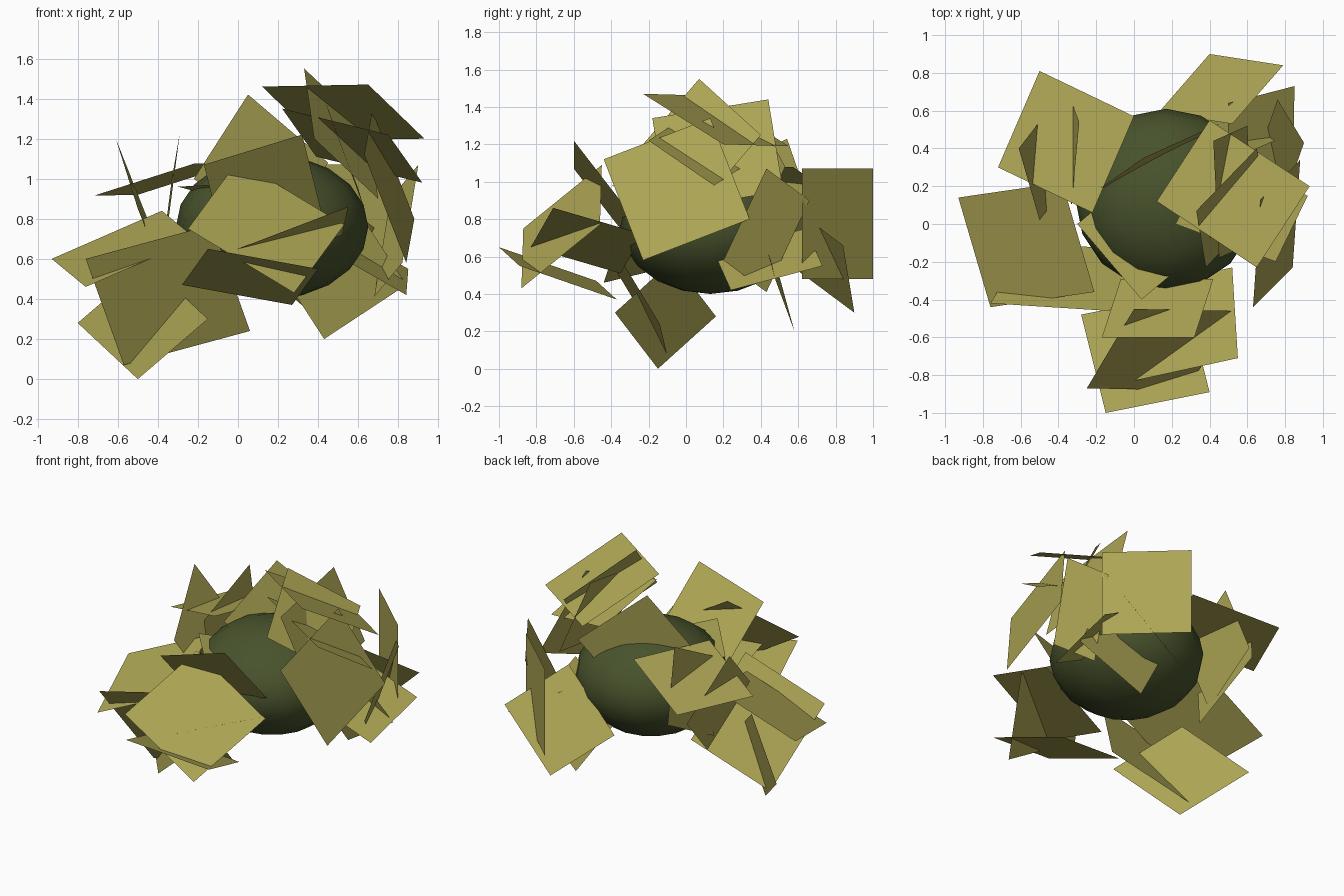
import bpy, bmesh
from mathutils import Vector


def material(name, color):
    m = bpy.data.materials.new(name)
    m.diffuse_color = color
    return m


core_mat = material("core_green", (0.065, 0.085, 0.025, 1))
leaf_mat = material("leaf_olive", (0.42, 0.38, 0.09, 1))
CENTRE = Vector((0.17, 0.13, 0.76))


def leaf_cluster(name, *cards):
    """Each card is a flat quad given by three consecutive corners, facing outward."""
    bm = bmesh.new()
    for a, b, c in cards:
        a, b, c = Vector(a), Vector(b), Vector(c)
        corners = [a, b, c, a + c - b]
        if (b - a).cross(c - b).dot((a + c) / 2 - CENTRE) < 0:
            corners.reverse()
        bm.faces.new([bm.verts.new(p) for p in corners])
    mesh = bpy.data.meshes.new(name)
    bm.to_mesh(mesh)
    bm.free()
    mesh.materials.append(leaf_mat)
    bpy.context.collection.objects.link(bpy.data.objects.new(name, mesh))


# Smooth squashed core of the bush
bpy.ops.mesh.primitive_uv_sphere_add(segments=16, ring_count=10, radius=1, location=CENTRE)
core = bpy.context.object
core.name = "bush_core"
core.scale = (0.48, 0.48, 0.36)
core.data.materials.append(core_mat)
bpy.ops.object.shade_smooth()

# Front leaves
leaf_cluster(
    "front_leaves",
    ((-.17, -.60, 1.07), (.32, -.60, 1.22), (.42, -.29, .82)),
    ((.28, -.88, .43), (-.25, -.87, .75), (0, -.45, 1.09)),
    ((-.15, -1.0, .65), (.40, -.89, .55), (.27, -.37, .37)),
    ((0, -.83, .65), (.55, -.71, .86), (.52, -.23, .72)),
    ((-.30, 0, .96), (.04, -.40, .98), (.35, -.14, .90)),
)

# Low leaves on the left
leaf_cluster(
    "left_leaves",
    ((-.76, -.44, .46), (-.93, .14, .60), (-.38, .22, .84)),
    ((-.13, -.46, .77), (-.76, -.42, .60), (-.57, -.10, .07)),
    ((-.80, .16, .28), (-.50, -.15, 0), (-.15, -.38, .30)),
)

# Back left leaves, one lying flat and the others upright
leaf_cluster(
    "back_left_leaves",
    ((-.72, .30, .915), (-.50, .81, .92), (0, .57, 1.08)),
    ((-.50, .02, .85), (-.61, .40, 1.20), (-.44, .62, .77)),
    ((-.33, .10, 1.0), (-.29, .54, 1.23), (-.35, .70, .77)),
    ((-.22, .16, 1.0), (.05, .35, 1.42), (.45, .53, 1.08)),
)

# Top right leaves
leaf_cluster(
    "top_right_leaves",
    ((.12, .12, 1.46), (.65, -.23, 1.47), (.93, .20, 1.20)),
    ((.63, -.44, 1.12), (.84, -.23, .58), (.88, .34, .80)),
    ((.65, .40, 1.25), (.33, .07, 1.55), (.38, -.23, 1.20)),
    ((.22, 0, 1.35), (.75, -.20, 1.22), (.92, .15, .98)),
    ((.45, -.18, 1.34), (.42, .44, 1.44), (.60, .52, .95)),
)

# Back right leaves
leaf_cluster(
    "back_right_leaves",
    ((.37, 1.0, .48), (.37, 1.0, 1.07), (.78, .62, 1.07)),
    ((.79, .84, .66), (.40, .90, .30), (.13, .59, .53)),
    ((.82, .20, .58), (.90, .43, 1.07), (.76, .66, .90)),
    ((.50, .64, .75), (.85, .73, .55), (.84, .24, .42)),
    ((.17, .47, .60), (.43, .58, .20), (.84, .48, .47)),
)
